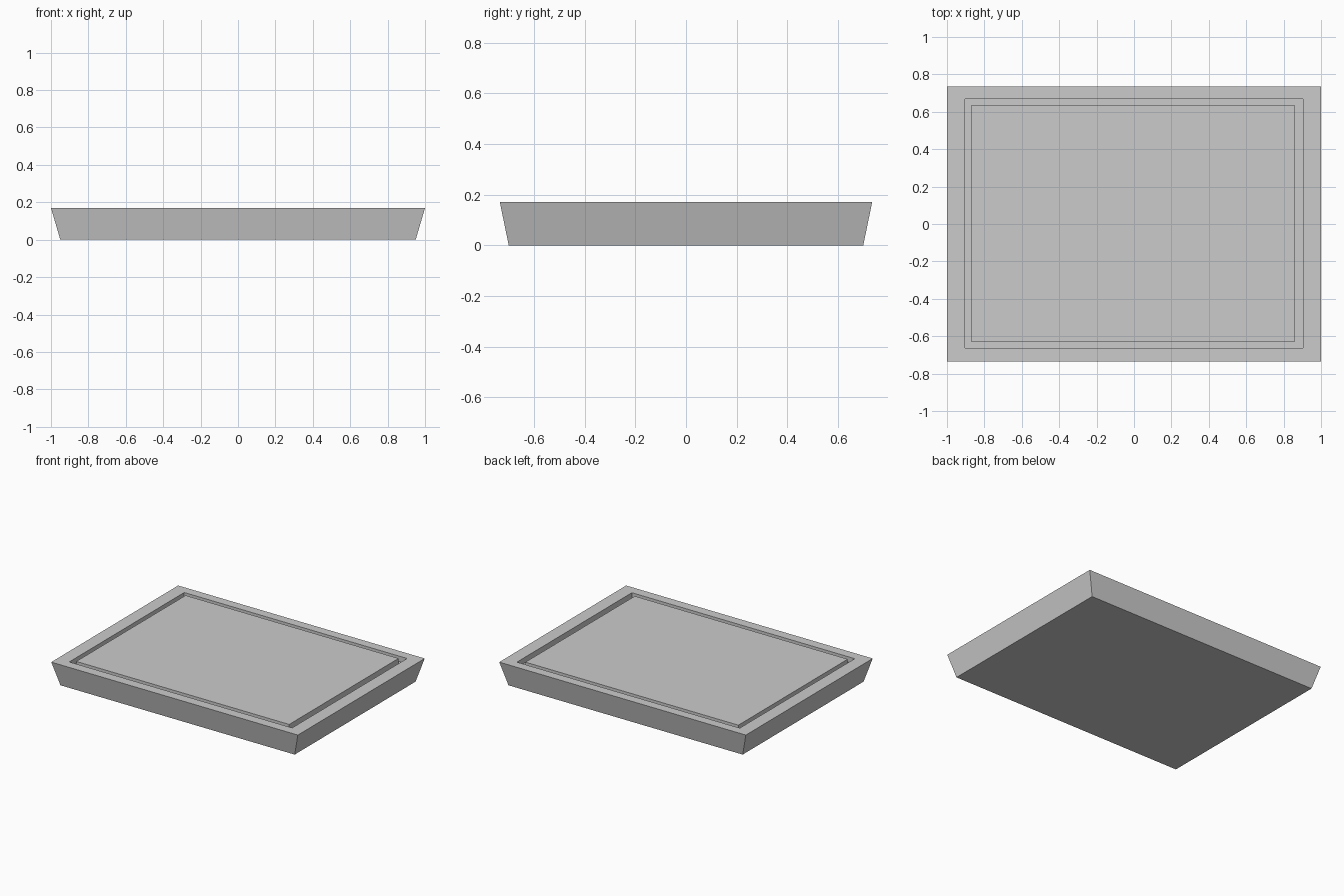
import bpy, bmesh

if "Cube" in bpy.data.objects:
    bpy.data.objects.remove(bpy.data.objects["Cube"])

HEIGHT = 0.17
GROOVE_DEPTH = 0.04

# Rectangular rings (x0, x1, y0, y1, z) running from the underside,
# up the flared wall, across the rim, through the groove to the raised panel
floor_z = HEIGHT - GROOVE_DEPTH
groove_outer = (-0.904, 0.904, -0.664, 0.668)
groove_inner = (-0.870, 0.857, -0.631, 0.636)
rings = [
    (-0.95, 0.95, -0.70, 0.70, 0.0),
    (-1.0, 1.0, -0.735, 0.735, HEIGHT),
    (*groove_outer, HEIGHT),
    (*groove_outer, floor_z),
    (*groove_inner, floor_z),
    (*groove_inner, HEIGHT),
]


def add_ring(bm, x0, x1, y0, y1, z):
    corners = [(x0, y0), (x1, y0), (x1, y1), (x0, y1)]
    return [bm.verts.new((x, y, z)) for x, y in corners]


# Tapered board with a juice groove
bm = bmesh.new()
loops = [add_ring(bm, *ring) for ring in rings]
for low, high in zip(loops, loops[1:]):
    for i in range(4):
        j = (i + 1) % 4
        bm.faces.new((low[i], low[j], high[j], high[i]))
bm.faces.new(reversed(loops[0]))
bm.faces.new(loops[-1])
bmesh.ops.recalc_face_normals(bm, faces=bm.faces)

mesh = bpy.data.meshes.new("grooved_board")
bm.to_mesh(mesh)
bm.free()
board = bpy.data.objects.new("grooved_board", mesh)
bpy.context.collection.objects.link(board)
